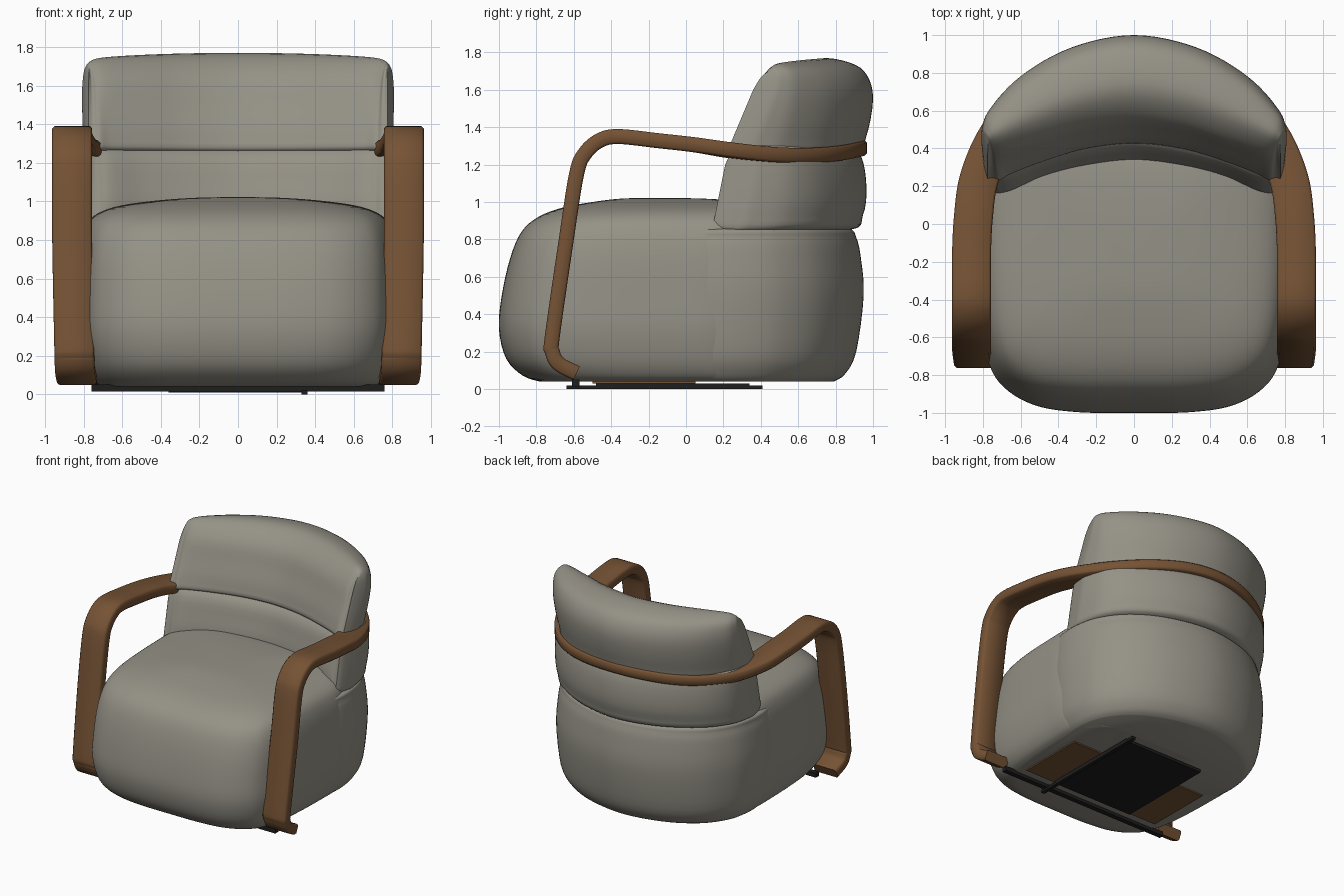
import bpy, bmesh, math
from mathutils import Vector

if "Cube" in bpy.data.objects:
    bpy.data.objects.remove(bpy.data.objects["Cube"])


def material(name, rgb):
    m = bpy.data.materials.new(name)
    m.diffuse_color = (*rgb, 1)
    m.use_nodes = True
    m.node_tree.nodes["Principled BSDF"].inputs["Base Color"].default_value = m.diffuse_color
    return m


FABRIC = material("warm grey fabric", (0.30, 0.285, 0.24))
WOOD = material("brown wood", (0.18, 0.086, 0.035))
METAL = material("black metal", (0.013, 0.013, 0.014))


def spline(pts, n, closed=False):
    """Catmull-Rom through tuples of any length."""
    out, c = [], len(pts)
    for i in range(c if closed else c - 1):
        k = [(i + j) % c if closed else min(max(i + j, 0), c - 1) for j in (-1, 0, 1, 2)]
        a, b, d, e = (pts[j] for j in k)
        for s in range(n):
            t = s / n
            out.append(tuple(0.5 * (2 * q + (r - p) * t + (2 * p - 5 * q + 4 * r - w) * t * t
                             + (3 * q - p - 3 * r + w) * t ** 3) for p, q, r, w in zip(a, b, d, e)))
    if not closed:
        out.append(tuple(pts[-1]))
    return out


def loft(name, rings, mat, angle=40):
    bm = bmesh.new()
    vs = [[bm.verts.new(p) for p in r] for r in rings]
    n = len(vs[0])
    for a, b in zip(vs, vs[1:]):
        for i in range(n):
            bm.faces.new((a[i], a[(i + 1) % n], b[(i + 1) % n], b[i]))
    bm.faces.new(vs[0])
    bm.faces.new(vs[-1])
    bmesh.ops.recalc_face_normals(bm, faces=bm.faces)
    me = bpy.data.meshes.new(name)
    bm.to_mesh(me)
    bm.free()
    me.shade_smooth()
    me.set_sharp_from_angle(angle=math.radians(angle))
    me.materials.append(mat)
    ob = bpy.data.objects.new(name, me)
    bpy.context.collection.objects.link(ob)
    return ob


def box(name, x0, x1, y0, y1, z0, z1, mat):
    return loft(name, [[(x0, y0, z), (x1, y0, z), (x1, y1, z), (x0, y1, z)] for z in (z0, z1)], mat)


def cushion_stack(name, half, levels):
    """Plan outline lofted upward; each level is (z, x scale, front y, back y)."""
    outline = spline(half + [(-x, y) for x, y in half[-2:0:-1]], 6, True)
    lo, hi = half[0][1], half[-1][1]
    rings = [[(x * sx, yf + (y - lo) / (hi - lo) * (yb - yf), z) for x, y in outline]
             for z, sx, yf, yb in spline(levels, 4)]
    loft(name, rings, FABRIC, 60)


def crescent(name, stations, section):
    """Section (depth fraction, z) swept round the back.
    Station: outer x, outer y, inner x, inner y, depth scale, height scale, backward lean."""
    sec = spline(section, 4, True)
    zs = [z for _, z in sec]
    z0 = min(zs)
    zp = z0 + 0.3 * (max(zs) - z0)
    full = [(-s[0], s[1], -s[2], *s[3:]) for s in stations[:0:-1]] + stations
    rings = []
    for ox, oy, ix, iy, kf, kz, lean in spline(full, 6):
        ring = []
        for f, z in sec:
            f, z = 0.5 + (f - 0.5) * kf, zp + (z - zp) * kz
            ring.append((ix + (ox - ix) * f, iy + (oy - iy) * f + lean * (z - z0), z))
        rings.append(ring)
    loft(name, rings, FABRIC, 60)


# Seat cushion, sides swelling out beneath the arms
cushion_stack("seat",
    [(0, -1), (.3, -.995), (.52, -.96), (.68, -.87), (.765, -.74), (.815, -.5),
     (.835, -.1), (.82, .2), (.68, .37), (.35, .4), (0, .4)],
    [(.04, .85, -.78, .4), (.07, .91, -.87, .4), (.16, .965, -.96, .4), (.32, 1, -1, .4),
     (.5, 1, -.985, .4), (.7, .99, -.94, .4), (.84, .96, -.88, .4), (.92, .9, -.79, .4),
     (.97, .77, -.66, .4), (1.0, .55, -.5, .33), (1.018, .28, -.35, .1), (1.022, .02, -.2, -.15)])

# Rounded rear of the base
cushion_stack("rear_base",
    [(0, .0), (.55, .0), (.78, .02), (.835, .1), (.84, .3), (.785, .51),
     (.63, .72), (.36, .88), (0, .95)],
    [(.04, .86, .05, .79), (.08, .91, .04, .85), (.2, .97, .03, .91), (.5, 1, .02, .95),
     (.7, .99, .02, .935), (.81, .97, .02, .91), (.86, .92, .05, .86), (.875, .5, .2, .6)])

# Lower back cushion
crescent("lower_back",
    [(0, .965, 0, .34, 1, 1, 0), (.33, .9, .26, .31, 1, 1, 0), (.61, .74, .48, .25, 1, 1, .03),
     (.765, .55, .64, .17, 1, 1, .1), (.815, .36, .7, .14, .95, 1, .18),
     (.815, .27, .72, .13, .8, .96, .2), (.805, .19, .74, .125, .45, .85, .2),
     (.79, .15, .75, .125, .04, .65, .2)],
    [(0, .95), (.04, 1.1), (.13, 1.25), (.4, 1.31), (.8, 1.31), (.95, 1.25),
     (1, 1.08), (.97, .93), (.85, .85), (.1, .85)])

# Upper back cushion
crescent("upper_back",
    [(0, 1.0, 0, .44, 1, 1, 0), (.33, .935, .26, .41, 1, .99, 0), (.6, .77, .48, .34, 1, .965, .04),
     (.765, .56, .65, .26, .97, .93, .16), (.81, .4, .71, .21, .92, .88, .32),
     (.81, .31, .73, .2, .78, .83, .4), (.795, .235, .75, .2, .42, .72, .42),
     (.78, .21, .77, .2, .04, .55, .42)],
    [(.06, 1.25), (0, 1.33), (.1, 1.5), (.22, 1.66), (.48, 1.765), (.78, 1.745), (.94, 1.68),
     (1, 1.55), (.93, 1.34), (.8, 1.24)])

# Bent wooden frame: one band round the back, along the arms and down to the feet
arc = [(0, 1.288), (15, 1.28), (30, 1.262), (45, 1.25), (60, 1.253), (75, 1.277), (88, 1.306)]
half_path = [(.85 * math.sin(math.radians(a)), .015 + .85 * math.cos(math.radians(a)), z,
              math.radians(a)) for a, z in arc]
q = math.pi / 2
half_path += [(.86, y, z, q) for y, z in
              [(-.15, 1.328), (-.36, 1.35), (-.46, 1.33), (-.54, 1.26), (-.585, 1.15),
               (-.64, .8)]]
half_path += [(.85, -.715, .28, q), (.848, -.715, .2, q), (.845, -.68, .135, q), (.835, -.585, .085, q)]
path = spline([(-x, y, z, -a) for x, y, z, a in half_path[:0:-1]] + half_path, 6)
W, T, B = .103, .04, .012
profile = [(W, T - B), (W - B, T), (B - W, T), (-W, T - B),
           (-W, B - T), (B - W, -T), (W - B, -T), (W, B - T)]
rings = []
for i, (x, y, z, a) in enumerate(path):
    p0, p1 = path[max(i - 1, 0)], path[min(i + 1, len(path) - 1)]
    tangent = (Vector(p1[:3]) - Vector(p0[:3])).normalized()
    side = Vector((math.sin(a), math.cos(a), 0))
    up = tangent.cross(side).normalized()
    rings.append([Vector((x, y, z)) + side * u + up * v for u, v in profile])
loft("wooden_frame", rings, WOOD, 50)

# Underside: wooden board, metal plate, rail and crossbar
box("base_board", -.62, .62, -.5, .05, .03, .05, WOOD)
box("base_plate", -.36, .36, -.48, .34, .008, .03, METAL)
box("base_rail", .33, .36, -.64, .41, 0, .02, METAL)
box("front_crossbar", -.76, .76, -.61, -.57, .015, .05, METAL)
